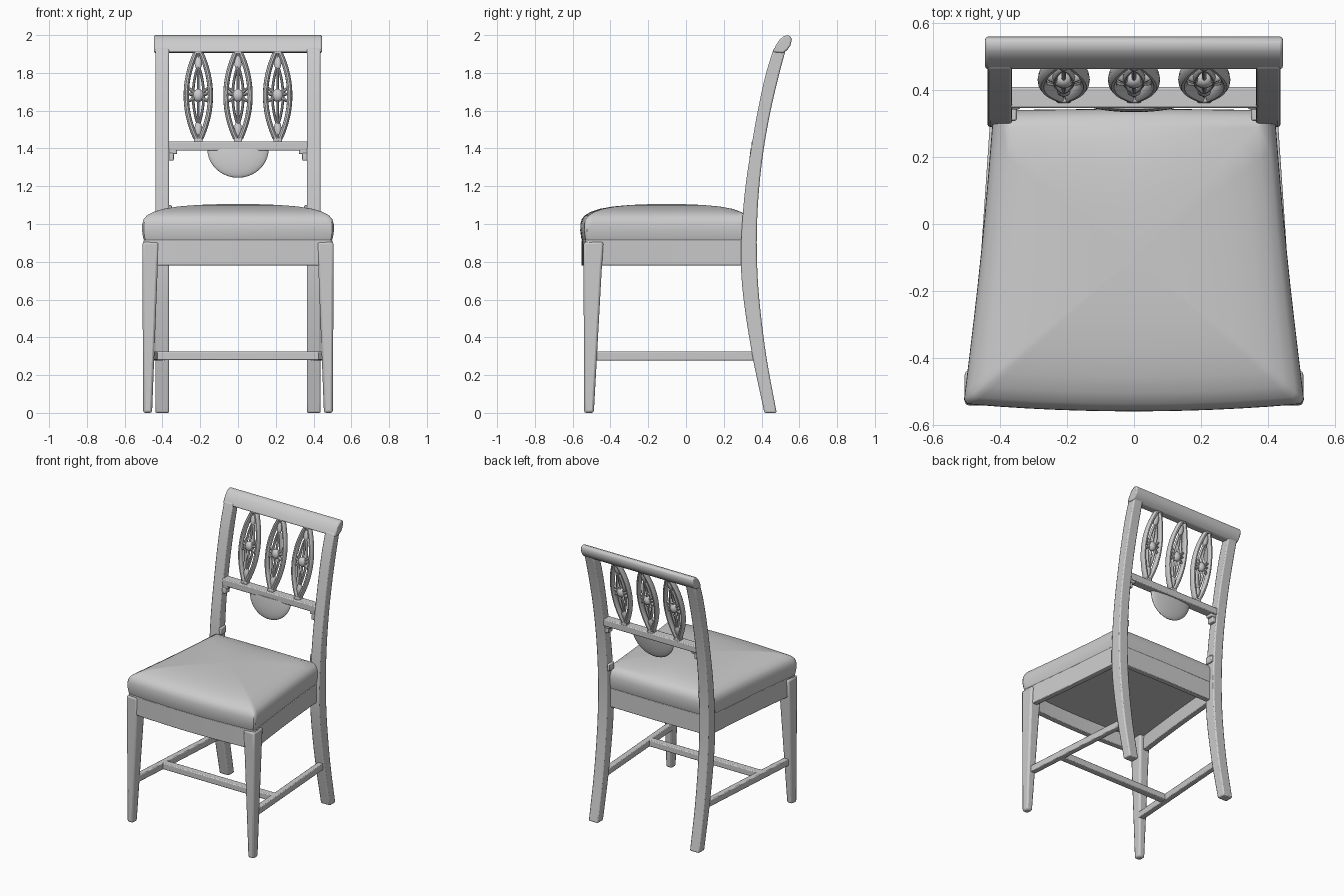
import bpy, bmesh, math
from mathutils import Vector

cube = bpy.data.objects.get("Cube")
if cube:
    bpy.data.objects.remove(cube, do_unlink=True)

grey = bpy.data.materials.new("plain_grey")
grey.use_nodes = True
colour = (0.6, 0.6, 0.6, 1)
grey.diffuse_color = colour
grey.node_tree.nodes["Principled BSDF"].inputs["Base Color"].default_value = colour


def finish(name, bm, bevel=0.0):
    bmesh.ops.recalc_face_normals(bm, faces=bm.faces)
    mesh = bpy.data.meshes.new(name)
    bm.to_mesh(mesh)
    bm.free()
    mesh.materials.append(grey)
    obj = bpy.data.objects.new(name, mesh)
    bpy.context.collection.objects.link(obj)
    bpy.ops.object.select_all(action='DESELECT')
    obj.select_set(True)
    bpy.context.view_layer.objects.active = obj
    bpy.ops.object.shade_smooth_by_angle(angle=math.radians(40))
    if bevel:
        mod = obj.modifiers.new("soft_edges", 'BEVEL')
        mod.width, mod.segments = bevel, 2
        mod.limit_method, mod.angle_limit = 'ANGLE', math.radians(40)
    return obj


def loft(name, rings, bevel=0.0, closed=False):
    """Skin a list of equal-length point rings, capping the ends unless closed."""
    bm = bmesh.new()
    vs = [[bm.verts.new(p) for p in ring] for ring in rings]
    n = len(vs[0])
    pairs = list(zip(vs, vs[1:])) + ([(vs[-1], vs[0])] if closed else [])
    for a, b in pairs:
        for i in range(n):
            j = (i + 1) % n
            bm.faces.new((a[i], a[j], b[j], b[i]))
    if not closed:
        bm.faces.new(vs[0])
        bm.faces.new(vs[-1])
    return finish(name, bm, bevel)


def rect(x0, x1, y0, y1, z):
    return [(x0, y0, z), (x1, y0, z), (x1, y1, z), (x0, y1, z)]


def block(name, x0, x1, y0, y1, z0, z1, bevel=0.006):
    return loft(name, [rect(x0, x1, y0, y1, z0), rect(x0, x1, y0, y1, z1)], bevel)


def tube(name, pts, rx, ry, closed=False, taper=False):
    """Oval tube along a path lying close to the xz plane."""
    rings, n = [], len(pts)
    for i, p in enumerate(pts):
        a = pts[(i - 1) % n] if closed else pts[max(i - 1, 0)]
        b = pts[(i + 1) % n] if closed else pts[min(i + 1, n - 1)]
        t = Vector(b) - Vector(a)
        side = Vector((t.z, 0, -t.x)).normalized()
        k = 0.35 + 0.65 * math.sin(math.pi * i / (n - 1)) if taper else 1
        rings.append([Vector(p) + side * (k * rx * math.cos(q)) + Vector((0, k * ry * math.sin(q), 0))
                      for q in [math.tau * s / 10 for s in range(10)]])
    return loft(name, rings, closed=closed)


# Rear post curve: height, front edge, back edge
POST = [(0, .415, .48), (.3, .352, .425), (.6, .305, .388), (.8, .29, .376), (1, .297, .376),
        (1.2, .315, .388), (1.4, .345, .412), (1.6, .38, .448), (1.8, .424, .495), (1.93, .465, .53)]


def post_at(z):
    k = max(i for i in range(len(POST) - 1) if POST[i][0] <= z or i == 0)
    p = [POST[min(max(k + d, 0), len(POST) - 1)] for d in (-1, 0, 1, 2)]
    t = (z - p[1][0]) / (p[2][0] - p[1][0])

    def value(c):
        m0 = (p[2][c] - p[0][c]) / (p[2][0] - p[0][0])
        m1 = (p[3][c] - p[1][c]) / (p[3][0] - p[1][0])
        h = p[2][0] - p[1][0]
        return ((2*t**3 - 3*t**2 + 1) * p[1][c] + (t**3 - 2*t**2 + t) * h * m0
                + (3*t**2 - 2*t**3) * p[2][c] + (t**3 - t**2) * h * m1)
    return value(1), value(2)


def back_mid(z):
    return sum(post_at(z)) / 2


# Seat plan, shared by cushion and apron
def outline(s, z):
    right = [(0.48 * i / 6, -0.56 + 0.02 * (i / 6) ** 2) for i in range(7)]
    right += [(0.499, -0.538), (0.508, -0.525)]
    for i in range(9):
        t = i / 8
        right.append((0.505 - 0.085 * t - 0.006 * math.sin(math.pi * t), -0.5 + 0.84 * t))
    right.append((0, 0.345))
    pts = right + [(-x, y) for x, y in reversed(right[1:-1])]
    return [(x * s, -0.1 + (y + 0.1) * s, z) for x, y in pts]


cushion = [(.95, .88), (.975, .905), (.99, .93), (1, .965), (.998, 1.0), (.983, 1.025), (.95, 1.045),
           (.88, 1.064), (.78, 1.08), (.62, 1.093), (.42, 1.101), (.2, 1.105), (.02, 1.106)]
loft("seat_cushion", [outline(s, z) for s, z in cushion])
loft("seat_apron", [outline(s, z) for s, z in
                    [(.985, .78), (.985, .915), (.9, .915), (.9, .78)]], 0.004, closed=True)

for side, word in ((1, "left"), (-1, "right")):
    # Front leg, tapering toward the floor
    loft(word + "_front_leg", [rect(side * a, side * b, c, d, z) for a, b, c, d, z in
                               [(.455, .502, -.54, -.488, 0), (.425, .506, -.542, -.445, .78),
                                (.42, .506, -.542, -.437, .905)]], 0.012)
    # Rear leg and back post in one sweep
    rings = []
    for i in range(33):
        z = 1.93 * i / 32
        rings.append(rect(side * .364, side * .438, *post_at(z), z))
    loft(word + "_back_post", rings, 0.008)
    # Small stepped brackets on the post
    for x, z0, z1 in ((.322, 1.37, 1.4), (.34, 1.335, 1.375), (.35, 1.05, 1.1)):
        f, b = post_at(z0)
        block(word + "_bracket", *sorted((side * x, side * .37)), f + .008, b - .008, z0, z1)
    # Side stretcher
    ends = []
    for x, y in ((.465, -.5), (.405, .385)):
        ends.append([(side * (x + dx), y, z) for dx, z in
                     ((-.02, .278), (.02, .278), (.02, .325), (-.02, .325))])
    loft(word + "_side_stretcher", ends, 0.005)

block("cross_stretcher", -.44, .44, -.24, -.19, .28, .325)

# Back rails
rail = [(.46, 1.91), (.475, 1.945), (.495, 1.975), (.515, 1.993), (.537, 2.0), (.554, 1.994),
        (.56, 1.975), (.553, 1.945), (.537, 1.922), (.515, 1.905)]
loft("top_rail", [[(x, y, z) for y, z in rail] for x in (-.445, .445)], 0.008)
block("lower_back_rail", -.37, .37, .347, .41, 1.388, 1.437)

# Half-round pendant under the lower rail
bm = bmesh.new()
bmesh.ops.create_uvsphere(bm, u_segments=40, v_segments=20, radius=1)
bmesh.ops.bisect_plane(bm, geom=bm.verts[:] + bm.edges[:] + bm.faces[:],
                       plane_co=(0, 0, 0), plane_no=(0, 0, 1), clear_outer=True)
bmesh.ops.holes_fill(bm, edges=[e for e in bm.edges if e.is_boundary])
for v in bm.verts:
    z = 1.4 + v.co.z * .155
    v.co = (v.co.x * .163, back_mid(z) - .008 + v.co.y * .028, z)
finish("half_round_pendant", bm)

# Three pierced lens-shaped splats
MID, HALF = 1.68, 0.245


def on_back(x, z):
    return (x, back_mid(z), z)


def lens(cx, width, half, steps=20):
    pts = []
    for s in (1, -1):
        for i in range(steps):
            t = s * (-1 + 2 * i / steps)
            pts.append(on_back(cx + s * (width * (1 - t * t) + .004), MID + half * t))
    return pts


for cx, word in ((-.21, "right"), (0, "centre"), (.21, "left")):
    tube(word + "_splat_ring", lens(cx, .06, HALF), .014, .024, closed=True)
    tube(word + "_splat_inner_ring", lens(cx, .024, .15), .007, .012, closed=True)
    # Stems, end leaves and crossing leaves
    for s in (1, -1):
        tube(word + "_splat_stem", [on_back(cx, MID + s * (.02 + .2 * i / 6)) for i in range(7)], .007, .01)
        tube(word + "_splat_end_leaf", [on_back(cx, MID + s * (.13 + .09 * i / 8)) for i in range(9)],
             .02, .014, taper=True)
        for rise in (-.035, .01, .045):
            tube(word + "_splat_leaf", [on_back(cx + s * .058 * i / 6, MID + rise * i / 6) for i in range(7)],
                 .01, .014, taper=True)
    # Rosette
    bm = bmesh.new()
    bmesh.ops.create_uvsphere(bm, u_segments=16, v_segments=10, radius=1)
    for v in bm.verts:
        v.co = (cx + v.co.x * .03, back_mid(MID) + v.co.y * .026, MID + v.co.z * .035)
    finish(word + "_splat_rosette", bm)
    # Foot and cap joining the rails
    for z0, z1 in ((1.43, 1.455), (1.9, 1.93)):
        f, b = post_at(z0)
        block(word + "_splat_joint", cx - .022, cx + .022, f + .012, b - .008, z0, z1)
